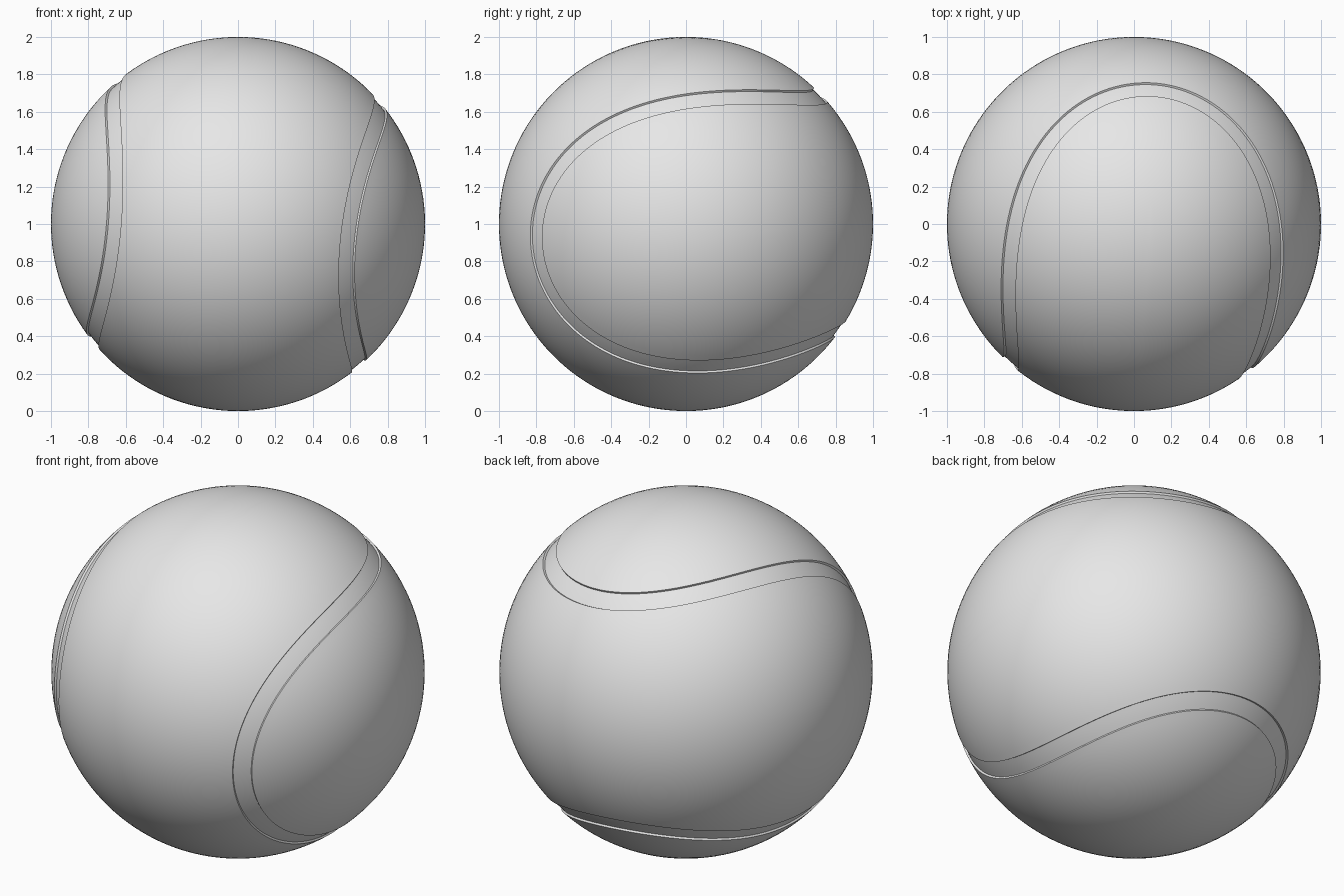
import bpy, bmesh, math
from mathutils import Vector, Matrix

cube = bpy.data.objects.get("Cube")
if cube:
    bpy.data.objects.remove(cube, do_unlink=True)

STEPS = 288          # samples along the seam
RINGS = 18           # rings from panel rim to panel spine
A, B = 0.815, 0.185  # seam curve shape, A + B = 1 keeps it on the sphere
C = 2 * math.sqrt(A * B)
HALF = 0.049         # half width of the seam band
DEPTH = 0.011        # how far the band is sunk

# Ball orientation: slightly turned axes, centre one unit up
y_axis = Vector((0.05, 0.995, 0.08)).normalized()
z_axis = Vector((0.083, -0.084, 0.993))
z_axis = (z_axis - y_axis * z_axis.dot(y_axis)).normalized()
x_axis = y_axis.cross(z_axis)
turn = Matrix((x_axis, y_axis, z_axis)).transposed().to_4x4()
place = Matrix.Translation((0, 0, 1)) @ turn
# Half turn that carries one cover panel onto the other
swap = Matrix(((0, 0, 1), (0, -1, 0), (1, 0, 0))).to_4x4()

grey = bpy.data.materials.new("light_grey")
grey.use_nodes = True
grey.diffuse_color = (0.8, 0.8, 0.8, 1)
grey.node_tree.nodes["Principled BSDF"].inputs["Base Color"].default_value = (0.8, 0.8, 0.8, 1)
grey.node_tree.nodes["Principled BSDF"].inputs["Roughness"].default_value = 0.7


def seam_point(t, offset=0.0, radius=1.0):
    """Point beside the seam curve, moved sideways along the sphere."""
    p = Vector((A * math.cos(t) - B * math.cos(3 * t),
                -C * math.cos(2 * t),
                A * math.sin(t) + B * math.sin(3 * t)))
    tangent = Vector((-A * math.sin(t) + 3 * B * math.sin(3 * t),
                      2 * C * math.sin(2 * t),
                      A * math.cos(t) + 3 * B * math.cos(3 * t))).normalized()
    return (p + p.cross(tangent) * offset).normalized() * radius


def spine_point(p):
    """Matching point on the middle line of the panel."""
    angle = math.atan2(p.y, p.x)
    if angle < -math.pi / 2:
        angle += 2 * math.pi
    angle = math.pi / 2 + (angle - math.pi / 2) * 0.72
    return Vector((math.cos(angle), math.sin(angle), 0))


def loft(name, loops, matrix):
    """Join closed loops of points into a smooth skin."""
    bm = bmesh.new()
    rows = [[bm.verts.new(p) for p in loop] for loop in loops]
    for r0, r1 in zip(rows, rows[1:]):
        for i in range(STEPS):
            j = (i + 1) % STEPS
            bm.faces.new((r0[i], r0[j], r1[j], r1[i]))
    bmesh.ops.remove_doubles(bm, verts=bm.verts, dist=1e-4)
    bmesh.ops.recalc_face_normals(bm, faces=bm.faces)
    bm.normal_update()
    if sum(f.normal.dot(f.calc_center_median()) * f.calc_area() for f in bm.faces) < 0:
        bmesh.ops.reverse_faces(bm, faces=bm.faces)
    bm.transform(matrix)
    mesh = bpy.data.meshes.new(name)
    bm.to_mesh(mesh)
    bm.free()
    mesh.materials.append(grey)
    obj = bpy.data.objects.new(name, mesh)
    bpy.context.collection.objects.link(obj)
    bpy.ops.object.select_all(action='DESELECT')
    obj.select_set(True)
    bpy.context.view_layer.objects.active = obj
    bpy.ops.object.shade_smooth_by_angle(angle=math.radians(35))


times = [2 * math.pi * i / STEPS for i in range(STEPS)]

# Sunken seam band
loft("seam_band",
     [[seam_point(t, HALF * k, 1 - DEPTH) for t in times] for k in (-1, -0.5, 0, 0.5, 1)],
     place)

# Cover panels: a steep wall at the rim, then rings closing on the spine
rim = [seam_point(t, -HALF - 0.003) for t in times]
panel = [[seam_point(t, -HALF + 0.002, 1 - 1.5 * DEPTH) for t in times]]
for ring in range(RINGS + 1):
    panel.append([p.lerp(spine_point(p), ring / RINGS).normalized() for p in rim])

loft("cover_panel_sides", panel, place)
loft("cover_panel_top_and_bottom", panel, place @ swap)
